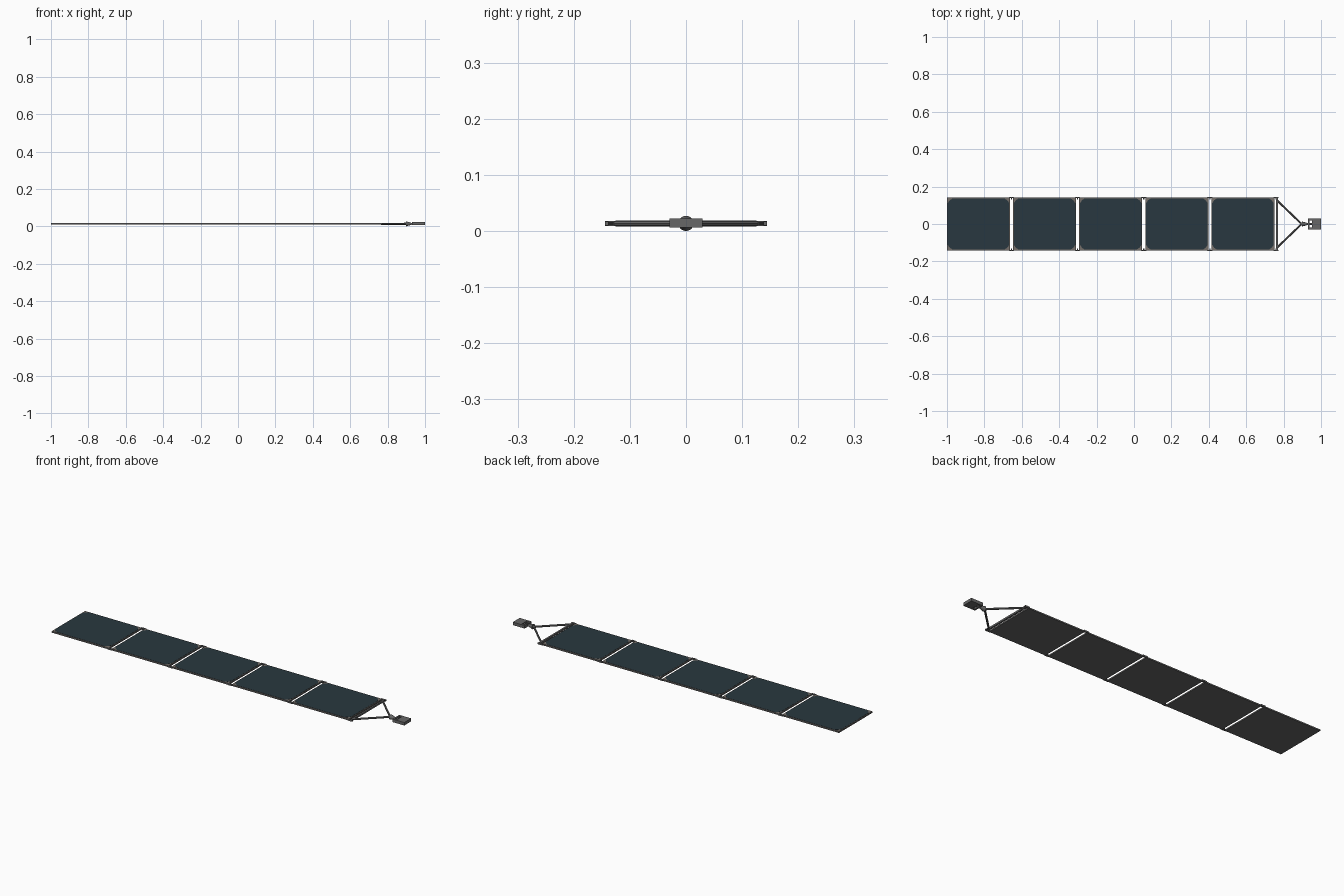
import bpy, bmesh, math
from mathutils import Vector

if "Cube" in bpy.data.objects:
    bpy.data.objects.remove(bpy.data.objects["Cube"])

ZC = 0.0135  # mid height of the wing


def material(name, rgb):
    m = bpy.data.materials.new(name)
    m.diffuse_color = (*rgb, 1)
    m.use_nodes = True
    m.node_tree.nodes["Principled BSDF"].inputs["Base Color"].default_value = m.diffuse_color
    return m


CELL = material("dark blue cells", (0.022, 0.039, 0.050))
METAL = material("grey metal", (0.135, 0.135, 0.135))
RIM = material("warm grey rim", (0.18, 0.16, 0.145))
BLACK = material("black hinge", (0.015, 0.015, 0.015))


def finish(name, bm, mat):
    bmesh.ops.recalc_face_normals(bm, faces=bm.faces)
    me = bpy.data.meshes.new(name)
    bm.to_mesh(me)
    bm.free()
    me.materials.append(mat)
    ob = bpy.data.objects.new(name, me)
    bpy.context.collection.objects.link(ob)
    return ob


def box(name, x, y, z, mat):
    """Box from (min, max) ranges."""
    bm = bmesh.new()
    bmesh.ops.create_cube(bm, size=1)
    for v in bm.verts:
        v.co = Vector([(r[0] + r[1]) / 2 + c * (r[1] - r[0])
                       for c, r in zip(v.co, (x, y, z))])
    return finish(name, bm, mat)


def rod(name, a, b, r1, r2, mat, sides=16):
    """Cylinder or cone from a to b."""
    a, b = Vector(a), Vector(b)
    bm = bmesh.new()
    bmesh.ops.create_cone(bm, cap_ends=True, segments=sides,
                          radius1=r1, radius2=r2, depth=(b - a).length)
    ob = finish(name, bm, mat)
    ob.rotation_euler = (b - a).to_track_quat('Z', 'Y').to_euler()
    ob.location = (a + b) / 2
    if sides > 8:
        for p in ob.data.polygons:
            p.use_smooth = len(p.vertices) == 4
    return ob


def cell_plate(name, x, y, z, c, mat):
    """Thin plate with clipped, slightly rounded corners of size c."""
    bm = bmesh.new()
    verts = []
    for sx, sy, flip in ((1, 1, 0), (-1, 1, 1), (-1, -1, 0), (1, -1, 1)):
        px, py = x[sx > 0], y[sy > 0]
        pts = [(px, py - sy * c), (px - sx * c * .4, py - sy * c * .4), (px - sx * c, py)]
        for p in (reversed(pts) if flip else pts):
            verts.append(bm.verts.new((*p, z[0])))
    face = bm.faces.new(verts)
    up = bmesh.ops.extrude_face_region(bm, geom=[face])
    for v in up["geom"]:
        if isinstance(v, bmesh.types.BMVert):
            v.co.z = z[1]
    return finish(name, bm, mat)


# five solar panels
PITCH, LENGTH, HALF = 0.3535, 0.337, 0.141
for i in range(5):
    x0 = -1 + i * PITCH
    x1 = x0 + LENGTH
    n = str(i + 1)
    box("panel_backing_" + n, (x0, x1), (-HALF, HALF), (.009, .0145), METAL)
    box("panel_rim_" + n, (x0 + .001, x1 - .001), (-HALF + .001, HALF - .001), (.0145, .0168), RIM)
    cell_plate("solar_cells_" + n, (x0 + .004, x1 - .004), (-HALF + .004, HALF - .004),
               (.0168, .0176), .026, CELL)
    # hinge leaves and pins joining this panel to the next piece
    for s, side in ((-1, "front"), (1, "back")):
        box(f"hinge_leaf_{side}_{n}", (x1 - .006, x1 + .022),
            sorted((s * .138, s * .1445)), (.0095, .0174), METAL)
        rod(f"hinge_pin_{side}_{n}", (x1 + .008, s * .132, ZC), (x1 + .008, s * .144, ZC),
            .003, .003, METAL, 10)

# triangular yoke
box("yoke_crossbar", (.760, .769), (-.144, .144), (.009, .018), METAL)
for s, side in ((-1, "front"), (1, "back")):
    box("crossbar_socket_" + side, (.7685, .7695), sorted((s * .129, s * .142)), (.011, .016), BLACK)
    rod("yoke_strut_" + side, (.766, s * .125, ZC), (.893, s * .003, ZC), .0052, .0052, METAL, 8)

# rotating joint
rod("joint_collar", (.888, 0, ZC), (.900, 0, ZC), .007, .007, METAL, 20)
rod("joint_cone", (.899, 0, ZC), (.928, 0, ZC), .0135, .005, METAL, 20)
rod("joint_shaft", (.915, 0, ZC), (.955, 0, ZC), .005, .005, METAL)

# mounting bracket with an open slot
box("bracket_front_wall", (.930, .938), (-.020, .020), (.006, .022), METAL)
for s, side in ((-1, "front"), (1, "back")):
    box("bracket_arm_" + side, (.930, .954), sorted((s * .019, s * .029)), (.006, .022), METAL)
box("bracket_body", (.952, 1.0), (-.029, .029), (.006, .022), METAL)
